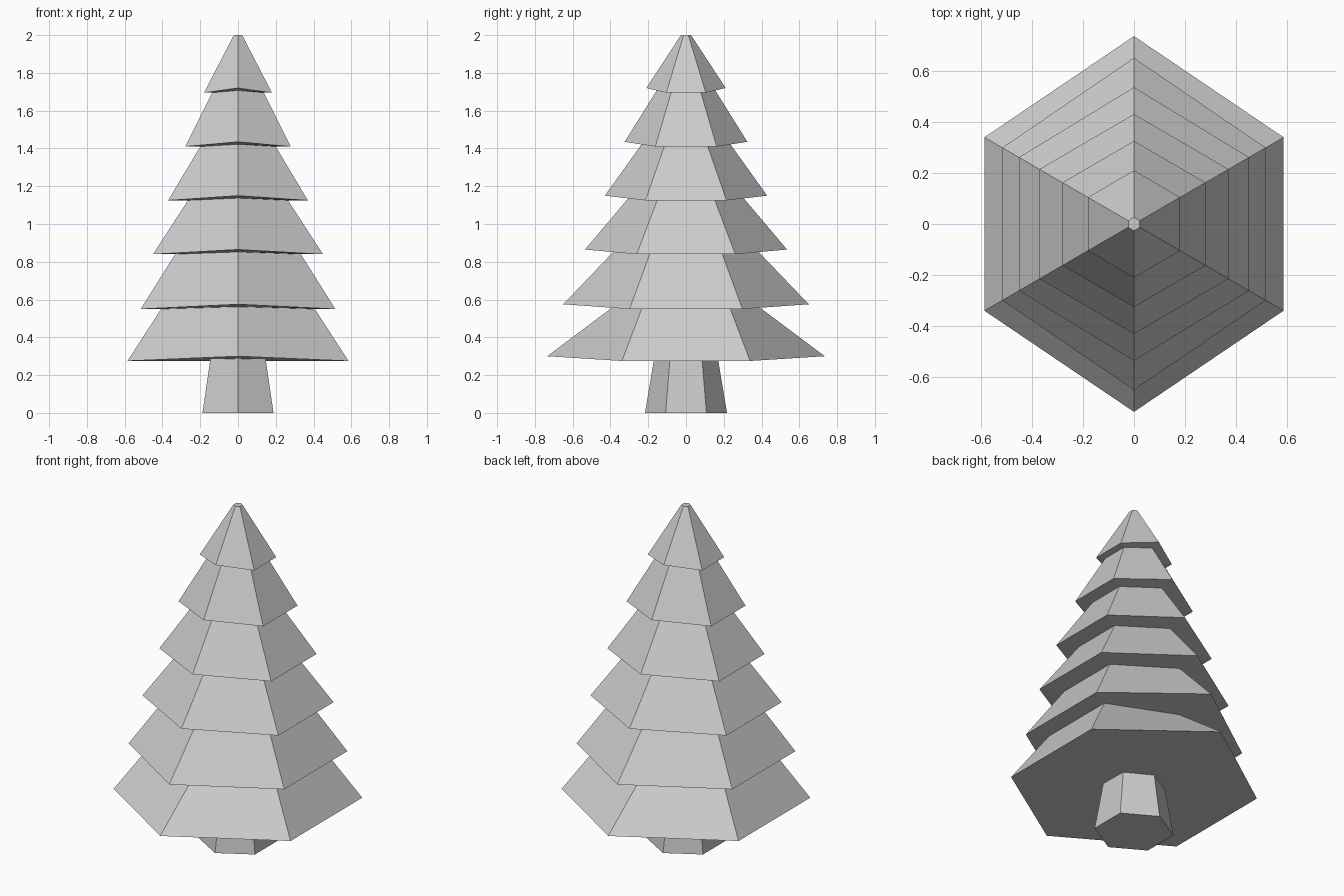
import bpy, bmesh

if "Cube" in bpy.data.objects:
    bpy.data.objects.remove(bpy.data.objects["Cube"])


def hex_ring(bm, x, y_side, y_tip, z_side, z_tip):
    """Six-sided ring with points at +y and -y."""
    pts = [(0, -y_tip, z_tip), (x, -y_side, z_side), (x, y_side, z_side),
           (0, y_tip, z_tip), (-x, y_side, z_side), (-x, -y_side, z_side)]
    return [bm.verts.new(p) for p in pts]


def loft(name, rings):
    """Skin a stack of hexagonal rings and cap both ends."""
    bm = bmesh.new()
    loops = [hex_ring(bm, *r) for r in rings]
    for a, b in zip(loops, loops[1:]):
        for i in range(6):
            j = (i + 1) % 6
            bm.faces.new((a[i], a[j], b[j], b[i]))
    bm.faces.new(loops[0][::-1])
    bm.faces.new(loops[-1])
    bmesh.ops.recalc_face_normals(bm, faces=bm.faces[:])
    mesh = bpy.data.meshes.new(name)
    bm.to_mesh(mesh)
    bm.free()
    obj = bpy.data.objects.new(name, mesh)
    bpy.context.collection.objects.link(obj)
    return obj


# Foliage tiers: brim half-width, brim tip, brim height, top half-width, top tip
tiers = [
    (0.585, 0.735, 0.275, 0.407, 0.385),
    (0.515, 0.65, 0.55, 0.333, 0.385),
    (0.45, 0.535, 0.84, 0.265, 0.305),
    (0.37, 0.43, 1.125, 0.20, 0.235),
    (0.28, 0.325, 1.41, 0.137, 0.155),
    (0.18, 0.21, 1.695, 0.022, 0.027),
]
rings = []
for i, (x, tip, z, x_top, tip_top) in enumerate(tiers):
    last = i == len(tiers) - 1
    z_top = 2.0 if last else tiers[i + 1][2]
    rings.append((x, x * 0.58, tip, z, z + 0.025))
    rings.append((x_top, x_top * 0.577, tip_top, z_top, z_top + (0 if last else 0.012)))
loft("foliage", rings)

# Tapered trunk
loft("trunk", [(0.188, 0.108, 0.217, 0, 0), (0.145, 0.084, 0.168, 0.295, 0.295)])
